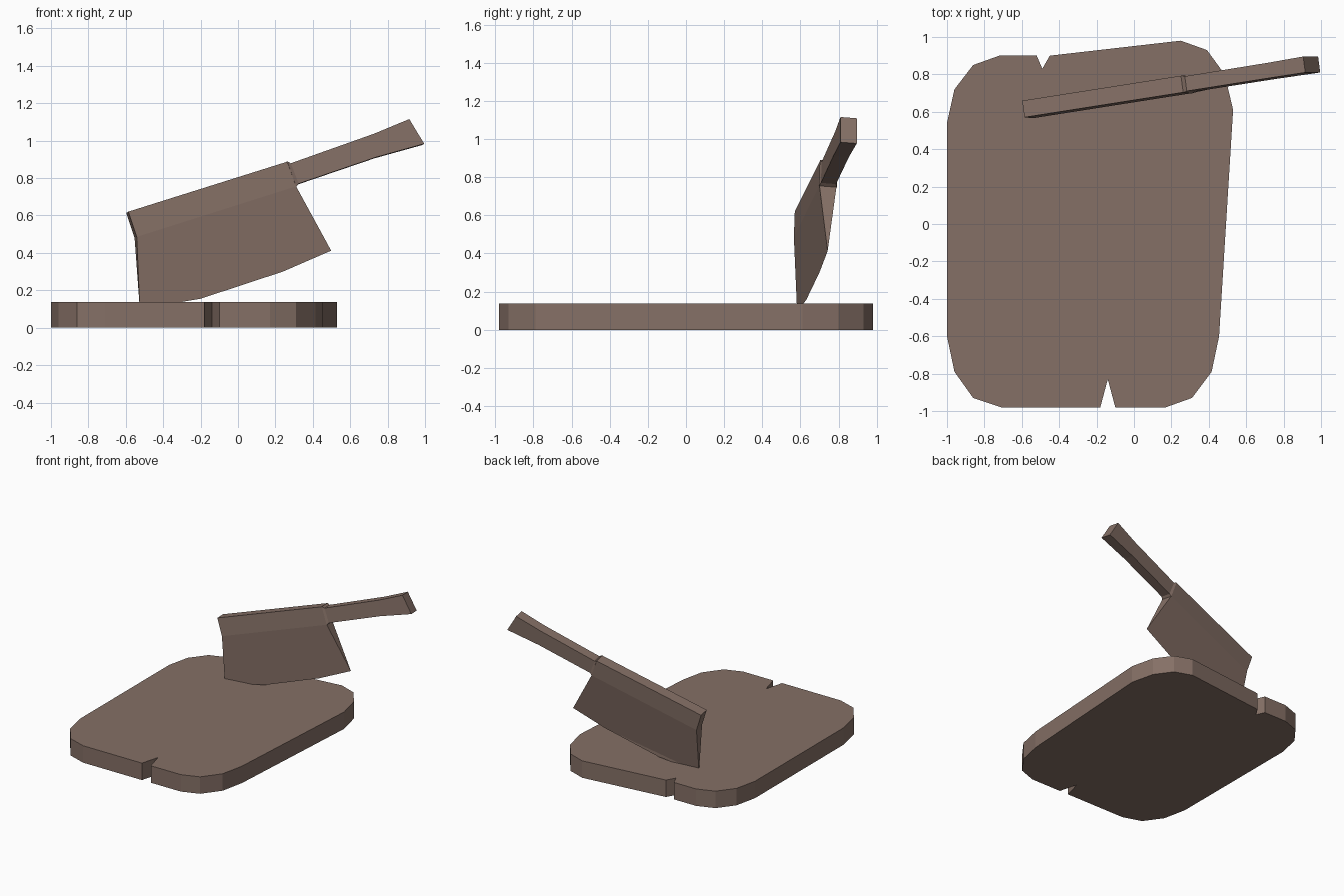
import bpy
import bmesh
from mathutils import Vector

cube = bpy.data.objects.get("Cube")
if cube:
    bpy.data.objects.remove(cube, do_unlink=True)

# Single dull brown used everywhere
brown = bpy.data.materials.new("dull brown")
brown.use_nodes = True
color = (0.235, 0.162, 0.133, 1.0)
brown.diffuse_color = color
bsdf = next(n for n in brown.node_tree.nodes if n.type == 'BSDF_PRINCIPLED')
bsdf.inputs["Base Color"].default_value = color
bsdf.inputs["Roughness"].default_value = 0.8


def finish(name, bm):
    bmesh.ops.remove_doubles(bm, verts=bm.verts, dist=1e-4)
    bmesh.ops.recalc_face_normals(bm, faces=bm.faces)
    mesh = bpy.data.meshes.new(name)
    bm.to_mesh(mesh)
    bm.free()
    mesh.materials.append(brown)
    obj = bpy.data.objects.new(name, mesh)
    bpy.context.collection.objects.link(obj)
    return obj


# Cutting board: outline with a nick in each short end, extruded upward
outline = [
    (-1, 0.54), (-0.96, 0.72), (-0.86, 0.85), (-0.72, 0.90), (-0.52, 0.90),
    (-0.49, 0.83), (-0.45, 0.90), (0.25, 0.98), (0.39, 0.93), (0.485, 0.80),
    (0.53, 0.61), (0.455, -0.60), (0.415, -0.79), (0.31, -0.93), (0.17, -0.98),
    (-0.10, -0.98), (-0.14, -0.83), (-0.18, -0.98), (-0.71, -0.98),
    (-0.86, -0.93), (-0.96, -0.79), (-1, -0.60)]
bm = bmesh.new()
base = bm.faces.new([bm.verts.new((x, y, 0)) for x, y in outline])
ext = bmesh.ops.extrude_face_region(bm, geom=[base], use_keep_orig=True)
top = [v for v in ext["geom"] if isinstance(v, bmesh.types.BMVert)]
bmesh.ops.translate(bm, verts=top, vec=(0, 0, 0.138))
finish("cutting_board", bm)

# The cleaver lies in a yawed, slightly rolled plane
NORMAL = Vector((-0.132, 1, -0.08)).normalized()


def on_plane(x, z):
    return Vector((x, 0.615 + 0.132 * (x + 0.59) + 0.08 * (z - 0.615), z))


def slab(name, points, panels, rim):
    """Two mirrored sides from (x, z, half thickness) points, joined at the rim."""
    bm = bmesh.new()
    sides = [[bm.verts.new(on_plane(x, z) + NORMAL * h * s) for x, z, h in points]
             for s in (-1, 1)]
    for side in sides:
        for panel in panels:
            bm.faces.new([side[i] for i in panel])
    for a, b in zip(rim, rim[1:] + rim[:1]):
        bm.faces.new((sides[0][a], sides[0][b], sides[1][b], sides[1][a]))
    return finish(name, bm)


# Blade: thick spine band above a wedge that closes to a cutting edge
T = 0.045
slab("cleaver_blade",
     [(-0.592, 0.617, T), (-0.547, 0.482, T), (-0.525, 0.10, 0), (-0.20, 0.155, 0),
      (0.24, 0.30, 0), (0.498, 0.412, 0), (0.305, 0.752, T), (0.257, 0.884, T)],
     [(0, 1, 6, 7), (1, 2, 3, 4, 5, 6)],
     [0, 1, 2, 3, 4, 5, 6, 7])

# Bolster: short step down from blade to handle
slab("cleaver_bolster",
     [(0.257, 0.886, 0.047), (0.305, 0.750, 0.047),
      (0.319, 0.767, 0.040), (0.277, 0.876, 0.040)],
     [(0, 1, 2, 3)], [0, 1, 2, 3])

# Handle: two segments, flaring toward the slanted butt
slab("cleaver_handle",
     [(0.277, 0.876, 0.040), (0.319, 0.767, 0.040), (0.735, 0.909, 0.041),
      (0.990, 0.980, 0.043), (0.910, 1.112, 0.043), (0.722, 1.034, 0.041)],
     [(0, 1, 2, 5), (5, 2, 3, 4)], [0, 1, 2, 3, 4, 5])
